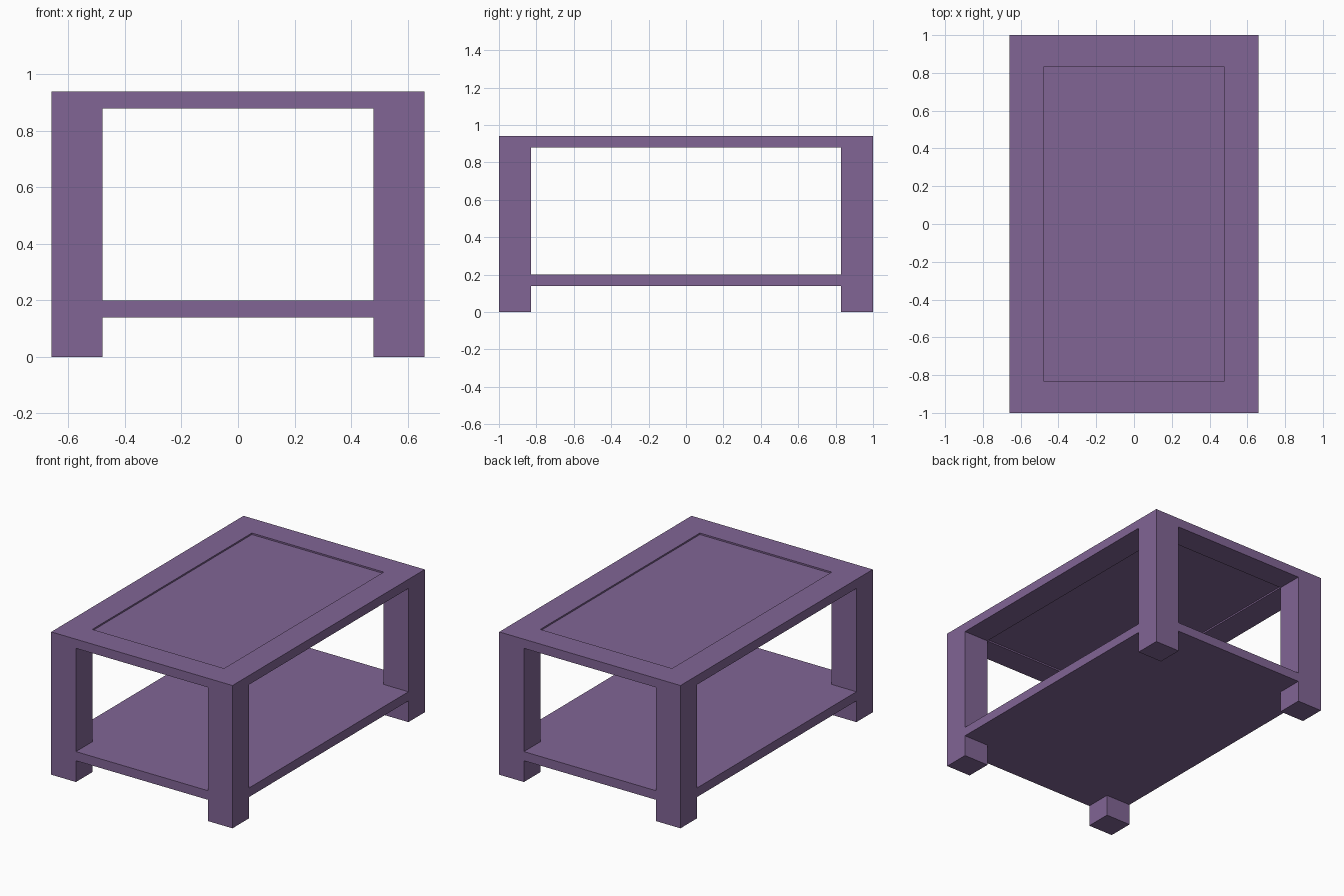
import bpy, bmesh

if "Cube" in bpy.data.objects:
    bpy.data.objects.remove(bpy.data.objects["Cube"])

HX, HY = 0.66, 1.0          # outer half sizes
IX, IY = 0.48, 0.83         # inner half sizes, at the leg faces
LEG_TOP, TOP = 0.88, 0.94
SHELF_LOW, SHELF_HIGH = 0.14, 0.20
RECESS = 0.01

paint = bpy.data.materials.new("purple_paint")
paint.diffuse_color = (0.22, 0.13, 0.30, 1)
paint.use_nodes = True
paint.node_tree.nodes["Principled BSDF"].inputs["Base Color"].default_value = paint.diffuse_color


def prism(bm, outline, z0, z1):
    """Closed solid from a flat outline."""
    face = bm.faces.new([bm.verts.new((x, y, z0)) for x, y in outline])
    ext = bmesh.ops.extrude_face_region(bm, geom=[face], use_keep_orig=True)
    for v in ext["geom"]:
        if isinstance(v, bmesh.types.BMVert):
            v.co.z = z1
    bmesh.ops.recalc_face_normals(bm, faces=bm.faces)


def finish(bm, name):
    mesh = bpy.data.meshes.new(name)
    bm.to_mesh(mesh)
    bm.free()
    mesh.materials.append(paint)
    obj = bpy.data.objects.new(name, mesh)
    bpy.context.collection.objects.link(obj)
    return obj


def rect(x0, y0, x1, y1):
    return [(x0, y0), (x1, y0), (x1, y1), (x0, y1)]


# Tabletop: slab with a shallow recessed panel above and below
bm = bmesh.new()
prism(bm, rect(-HX, -HY, HX, HY), LEG_TOP, TOP)
for face in [f for f in bm.faces if abs(f.normal.z) > 0.9]:
    step = -RECESS if face.normal.z > 0 else RECESS
    # border strip, fitted to the inner rectangle
    bmesh.ops.inset_region(bm, faces=[face], thickness=0.1)
    for v in face.verts:
        v.co.x = IX if v.co.x > 0 else -IX
        v.co.y = IY if v.co.y > 0 else -IY
    # vertical wall of the recess
    wall = bmesh.ops.extrude_discrete_faces(bm, faces=[face])
    bmesh.ops.translate(bm, verts=wall["faces"][0].verts[:], vec=(0, 0, step))
bmesh.ops.recalc_face_normals(bm, faces=bm.faces)
finish(bm, "tabletop")

# Square legs, flush with the outer corners
for sy, row in ((-1, "front"), (1, "back")):
    for sx, side in ((-1, "left"), (1, "right")):
        xs = sorted((sx * IX, sx * HX))
        ys = sorted((sy * IY, sy * HY))
        bm = bmesh.new()
        prism(bm, rect(xs[0], ys[0], xs[1], ys[1]), 0, LEG_TOP)
        finish(bm, f"{row}_{side}_leg")

# Lower shelf, notched at the corners around the legs
quarter = [(HX, IY), (IX, IY), (IX, HY)]
outline = []
for sx, sy in ((1, 1), (-1, 1), (-1, -1), (1, -1)):
    corner = [(sx * x, sy * y) for x, y in quarter]
    outline += corner if sx * sy > 0 else corner[::-1]
bm = bmesh.new()
prism(bm, outline, SHELF_LOW, SHELF_HIGH)
finish(bm, "shelf")
